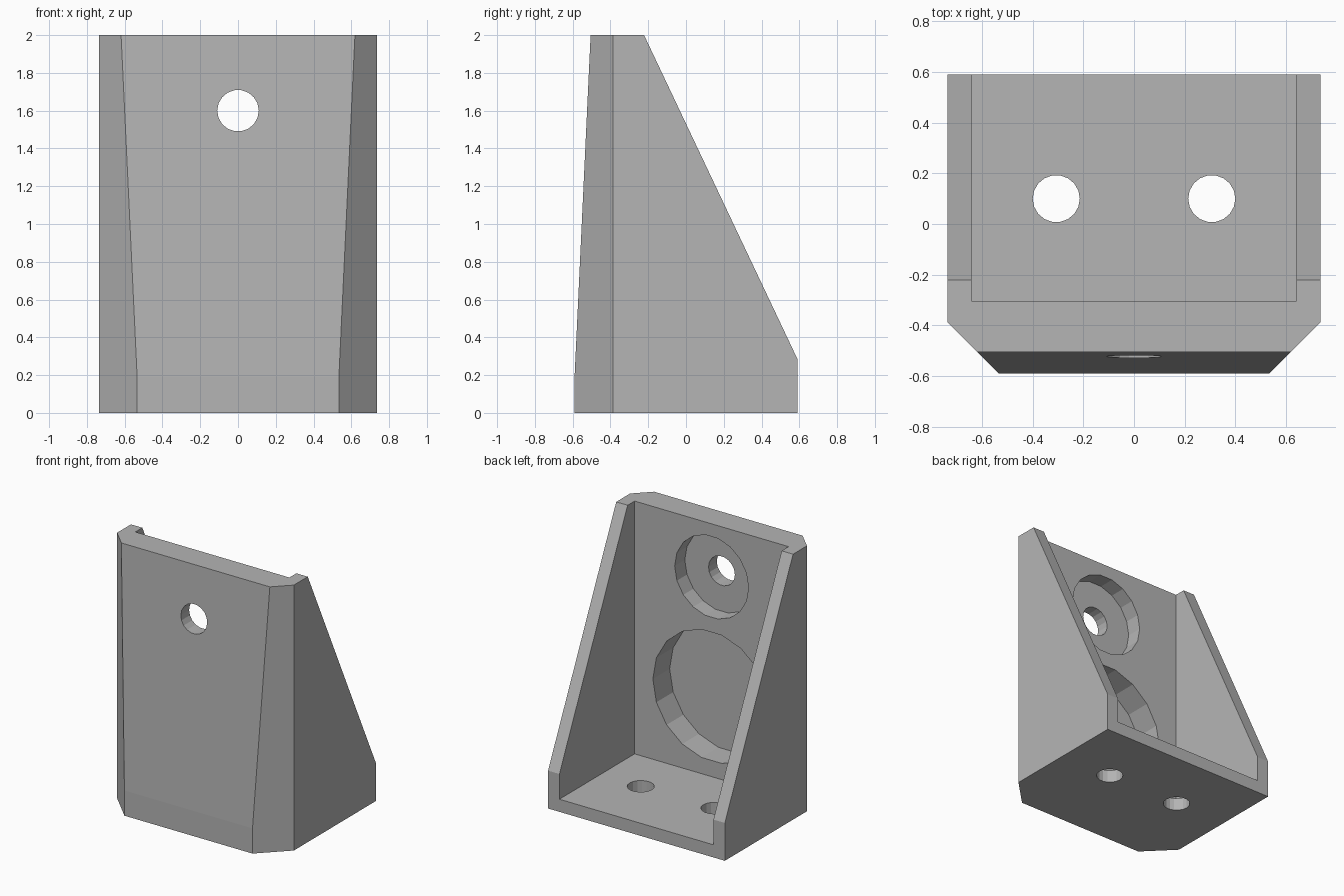
import bpy, bmesh, math
from mathutils import Vector

cube = bpy.data.objects.get("Cube")
if cube:
    bpy.data.objects.remove(cube, do_unlink=True)

grey = bpy.data.materials.new("plain_grey")
grey.use_nodes = True
colour = (0.46, 0.46, 0.46, 1)
grey.diffuse_color = colour
grey.node_tree.nodes["Principled BSDF"].inputs["Base Color"].default_value = colour


def prism(name, outline, direction):
    """Solid made by sweeping a flat outline along a direction."""
    bm = bmesh.new()
    face = bm.faces.new([bm.verts.new(p) for p in outline])
    swept = bmesh.ops.extrude_face_region(bm, geom=[face])["geom"]
    verts = [g for g in swept if isinstance(g, bmesh.types.BMVert)]
    bmesh.ops.translate(bm, verts=verts, vec=direction)
    bmesh.ops.recalc_face_normals(bm, faces=bm.faces)
    mesh = bpy.data.meshes.new(name)
    bm.to_mesh(mesh)
    bm.free()
    obj = bpy.data.objects.new(name, mesh)
    bpy.context.collection.objects.link(obj)
    mesh.materials.append(grey)
    return obj


def bore(name, centre, radius, direction, sides=18):
    """Round cutter starting at centre and running along direction."""
    along_z = direction[2] != 0
    ring = []
    for i in range(sides):
        a = math.tau * i / sides
        u, v = radius * math.cos(a), radius * math.sin(a)
        ring.append(Vector(centre) + Vector((u, v, 0) if along_z else (u, 0, v)))
    return prism(name, ring, direction)


HALF, WALL, INNER = 0.737, 0.095, -0.305

# Outer body: side profile swept across the width
profile = [(-0.59, 0), (-0.59, 0.19), (-0.505, 2), (-0.222, 2), (0.59, 0.285), (0.59, 0)]
bracket = prism("bracket", [(-HALF, y, z) for y, z in profile], (2 * HALF, 0, 0))

# Chamfered front corners
bm = bmesh.new()
bm.from_mesh(bracket.data)
for side in (-1, 1):
    cut = bmesh.ops.bisect_plane(
        bm, geom=bm.verts[:] + bm.edges[:] + bm.faces[:],
        plane_co=(side * HALF, -0.387, 0), plane_no=(side, -1, 0), clear_outer=True)
    edges = [g for g in cut["geom_cut"] if isinstance(g, bmesh.types.BMEdge)]
    bmesh.ops.contextual_create(bm, geom=edges)
bmesh.ops.recalc_face_normals(bm, faces=bm.faces)
bm.to_mesh(bracket.data)
bm.free()

# Open pocket between the side walls, above the floor
w = HALF - WALL
pocket = prism("pocket_cutter",
               [(-w, INNER, WALL), (w, INNER, WALL), (w, 1, WALL), (-w, 1, WALL)], (0, 0, 3))

# Front wall recesses and holes, then the floor holes
cutters = [
    pocket,
    bore("bolt_recess_cutter", (0, INNER + 0.05, 1.6), 0.308, (0, -0.17, 0)),
    bore("large_recess_cutter", (0, INNER + 0.05, 0.7), 0.49, (0, -0.25, 0)),
    bore("bolt_hole_cutter", (0, INNER, 1.6), 0.11, (0, -0.5, 0)),
]
for side in (-1, 1):
    cutters.append(bore("floor_hole_cutter", (side * 0.307, 0.1, -0.1), 0.093, (0, 0, 0.3)))

bpy.context.view_layer.objects.active = bracket
for cutter in cutters:
    mod = bracket.modifiers.new(cutter.name, "BOOLEAN")
    mod.operation = "DIFFERENCE"
    mod.solver = "EXACT"
    mod.object = cutter
    bpy.ops.object.modifier_apply(modifier=mod.name)
    bpy.data.objects.remove(cutter, do_unlink=True)
